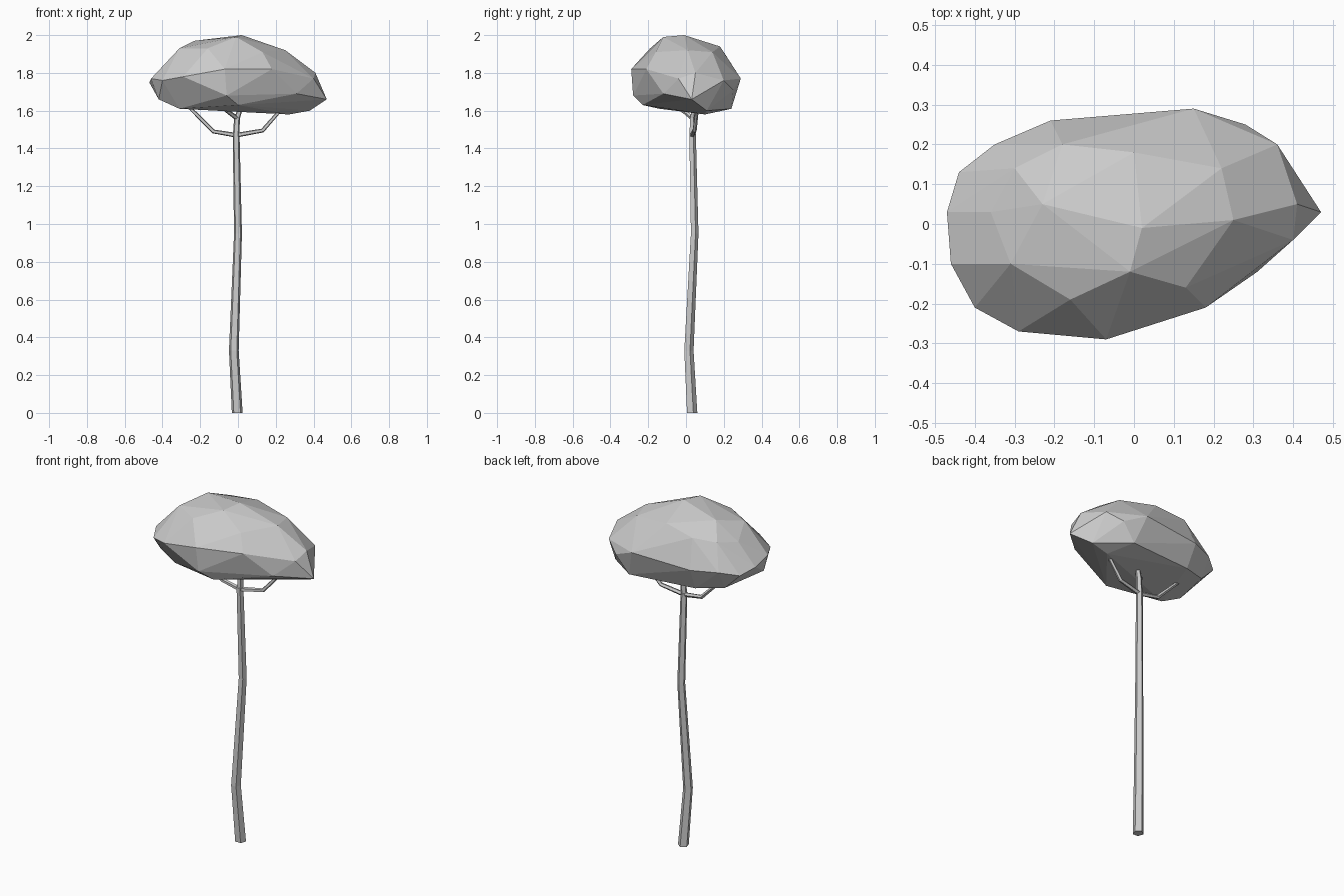
import bpy
import bmesh
import math
from mathutils import Vector

default_cube = bpy.data.objects.get("Cube")
if default_cube:
    bpy.data.objects.remove(default_cube, do_unlink=True)

# Single plain grey for wood and foliage
grey = bpy.data.materials.new("plain grey")
grey.use_nodes = True
colour = (0.6, 0.6, 0.6, 1)
grey.diffuse_color = colour
grey.node_tree.nodes["Principled BSDF"].inputs["Base Color"].default_value = colour


def finish(bm, name):
    """Turn a bmesh into a flat-shaded object with outward normals."""
    bmesh.ops.recalc_face_normals(bm, faces=bm.faces)
    mesh = bpy.data.meshes.new(name)
    bm.to_mesh(mesh)
    bm.free()
    mesh.materials.append(grey)
    obj = bpy.data.objects.new(name, mesh)
    bpy.context.collection.objects.link(obj)
    return obj


def tube(name, path, radii, sides=5, turn=0.0):
    """Low-poly limb: polygon rings placed along a path and bridged."""
    bm = bmesh.new()
    points = [Vector(p) for p in path]
    rings = []
    for i, (point, radius) in enumerate(zip(points, radii)):
        before = points[max(i - 1, 0)]
        after = points[min(i + 1, len(points) - 1)]
        direction = (after - before).normalized()
        # Steep limbs keep level rings so the foot sits flat
        if direction.z > 0.95:
            direction = Vector((0, 0, 1))
        side = Vector((0, 1, 0)).cross(direction).normalized()
        other = direction.cross(side)
        ring = []
        for k in range(sides):
            angle = turn + math.tau * k / sides
            offset = side * math.cos(angle) + other * math.sin(angle)
            ring.append(bm.verts.new(point + offset * radius))
        rings.append(ring)
    for low, high in zip(rings, rings[1:]):
        for k in range(sides):
            n = (k + 1) % sides
            bm.faces.new((low[k], low[n], high[n], high[k]))
    bm.faces.new(rings[0])
    bm.faces.new(rings[-1])
    return finish(bm, name)


def faceted_hull(name, layers):
    """Faceted lump wrapped around layers of points given in hundredths."""
    bm = bmesh.new()
    for layer in layers:
        for point in layer:
            bm.verts.new(Vector(point) / 100)
    result = bmesh.ops.convex_hull(bm, input=bm.verts)
    spare = {v for v in result["geom_interior"] + result["geom_unused"]
             if isinstance(v, bmesh.types.BMVert)}
    bmesh.ops.delete(bm, geom=list(spare), context="VERTS")
    return finish(bm, name)


# Trunk with gentle bends
tube("trunk",
     [(-0.004, 0.03, 0), (-0.022, 0.013, 0.33), (0, 0.044, 0.95), (-0.01, 0.033, 1.48)],
     [0.03, 0.027, 0.022, 0.019], turn=0.3)

# Branches carrying the crown
fork = (-0.01, 0.033, 1.47)
upper_fork = (-0.005, 0.035, 1.56)
branches = {
    "right_branch": [fork, (-0.13, 0.04, 1.49), (-0.27, 0.045, 1.63)],
    "left_branch": [fork, (0.13, 0.045, 1.495), (0.24, 0.06, 1.62)],
    "centre_branch": [fork, upper_fork, (0.025, 0.05, 1.65)],
    "small_branch": [upper_fork, (-0.04, 0.005, 1.585), (-0.1, -0.06, 1.63)],
}
for name, path in branches.items():
    thick = 0.018 if name == "centre_branch" else 0.013
    tube(name, path, [thick, thick * 0.9, thick * 0.7], turn=0.3)

# Crown: underside, widest rim, shoulder and top
underside = [(-42, -12, 166), (-31, -14, 161), (0, -23, 163), (27, 10, 158),
             (38, 11, 160), (20, 24, 161), (-20, 20, 162), (-35, 14, 164),
             (-6, -28, 168)]
rim = [(-47, 3, 175), (-44, 13, 173), (-35, 20, 175), (-21, 26, 175),
       (-4, 27, 177), (15, 29, 177), (28, 25, 171), (36, 20, 176),
       (47, 3, 166), (31, -12, 169), (18, -21, 182), (-7, -29, 182),
       (-29, -27, 178), (-40, -21, 176), (-46, -10, 177)]
shoulder = [(41, 5, 180), (40, -4, 177), (25, 1, 192), (22, 14, 191),
            (13, -16, 191), (-16, -19, 193), (-31, -10, 193), (-36, 3, 187),
            (-30, 14, 189), (-18, 20, 191), (0, 18, 194)]
top = [(2, -1, 200), (-1, -12, 199), (-23, 5, 197)]
faceted_hull("crown", [underside, rim, shoulder, top])
